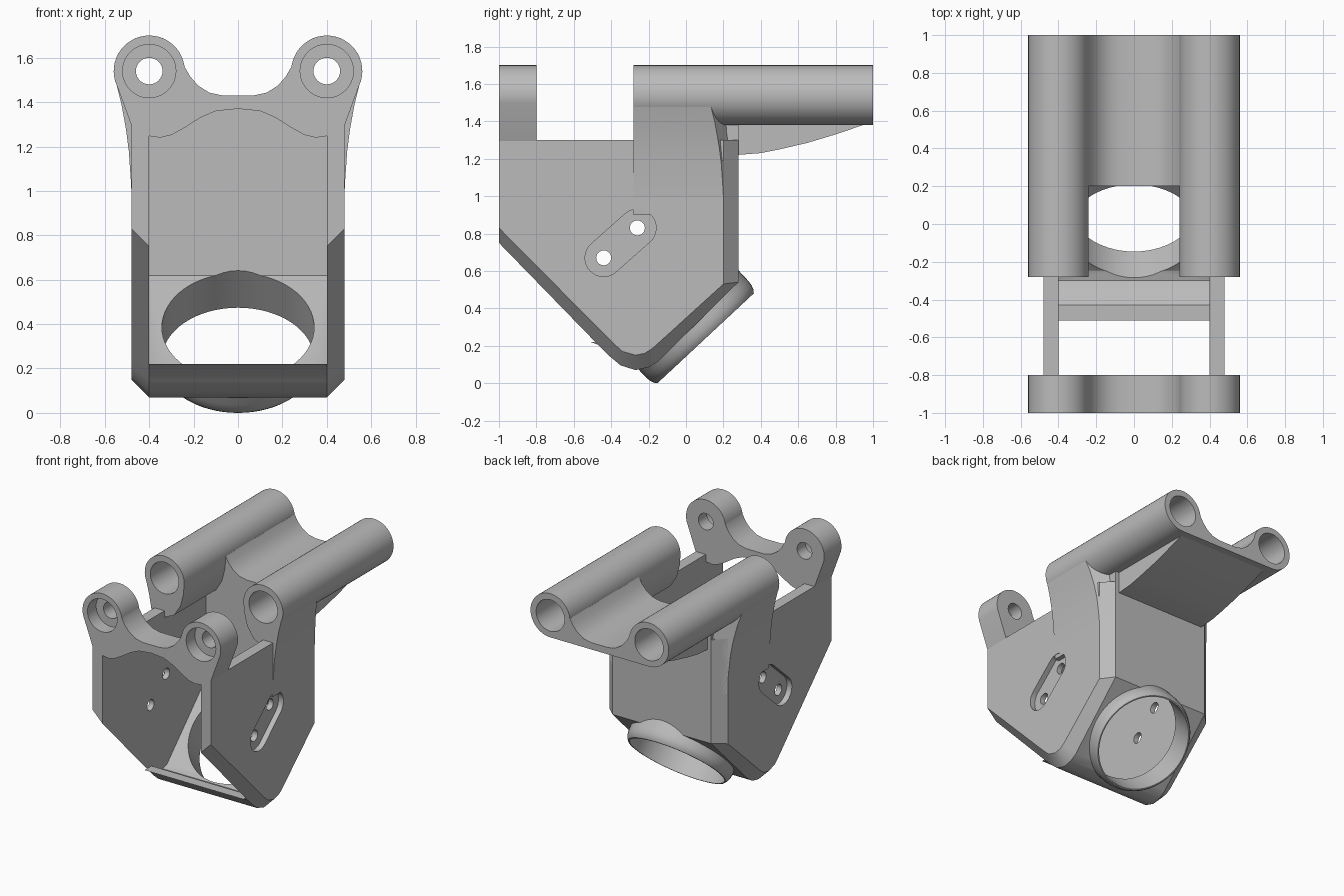
import bpy, bmesh, math
from mathutils import Matrix, Vector

old = bpy.data.objects.get("Cube")
if old:
    bpy.data.objects.remove(old, do_unlink=True)

grey = bpy.data.materials.new("plain_grey")
grey.use_nodes = True
grey.diffuse_color = (0.5, 0.5, 0.5, 1)
grey.node_tree.nodes["Principled BSDF"].inputs["Base Color"].default_value = (0.5, 0.5, 0.5, 1)


def finish(name, bm):
    bmesh.ops.recalc_face_normals(bm, faces=bm.faces)
    mesh = bpy.data.meshes.new(name)
    bm.to_mesh(mesh)
    bm.free()
    obj = bpy.data.objects.new(name, mesh)
    bpy.context.collection.objects.link(obj)
    mesh.materials.append(grey)
    return obj


def loft(name, rings, caps=True, closed=False):
    """Joins equal rings of points; closed also joins last to first."""
    bm = bmesh.new()
    loops = [[bm.verts.new(p) for p in r] for r in rings]
    n = len(loops[0])
    pairs = list(zip(loops, loops[1:]))
    if closed:
        pairs.append((loops[-1], loops[0]))
    for a, b in pairs:
        for i in range(n):
            j = (i + 1) % n
            bm.faces.new((a[i], a[j], b[j], b[i]))
    if caps and not closed:
        bm.faces.new(loops[0])
        bm.faces.new(loops[-1])
    return finish(name, bm)


def along_y(name, outline, y0, y1):
    return loft(name, [[(x, y, z) for x, z in outline] for y in (y0, y1)])


def along_x(name, outline, x0, x1):
    return loft(name, [[(x, y, z) for y, z in outline] for x in (x0, x1)])


def arc(cx, cz, r, a0, a1, n):
    angles = [math.radians(a0 + (a1 - a0) * i / n) for i in range(n + 1)]
    return [(cx + r * math.cos(a), cz + r * math.sin(a)) for a in angles]


def cut(obj, cutter):
    mod = obj.modifiers.new("cut", "BOOLEAN")
    mod.operation = "DIFFERENCE"
    mod.solver = "EXACT"
    mod.object = cutter
    bpy.context.view_layer.objects.active = obj
    bpy.ops.object.modifier_apply(modifier=mod.name)
    bpy.data.objects.remove(cutter, do_unlink=True)


def mirrored(half):
    return half + [(-x, z) for x, z in reversed(half) if x > 0]


TX, TZ, TR = 0.40, 1.54, 0.16

# Side plates, bevelled along the lower and rear edges
edge = [(-1, 1.3), (-1, .75), (-.47, .205), (-.41, .145), (-.35, .095), (-.27, .07),
        (-.2, .085), (-.15, .115), (.28, .54), (.28, 1.3)]
face = [(-1, 1.3), (-1, .83), (-.43, .255), (-.385, .21), (-.34, .17), (-.27, .15),
        (-.22, .16), (-.18, .185), (.2, .53), (.2, 1.3)]
holes = [(-.44, .67), (-.26, .83)]
slope = math.degrees(math.atan2(.16, .18))
slot = arc(*holes[1], .1, slope - 90, slope + 90, 16) + arc(*holes[0], .1, slope + 90, slope + 270, 16)
for side, s in (("left", 1), ("right", -1)):
    plate = loft(side + "_plate", [[(s * x, y, z) for y, z in pts]
                                   for x, pts in ((.4, edge), (.48, face))])
    cut(plate, along_x("slot_cutter", slot, s * .44, s * .6))
    for y, z in holes:
        cut(plate, along_x("hole_cutter", arc(y, z, .04, 0, 345, 23), s * .3, s * .6))

# Floor, front lip and rear wall
floor = along_x("floor_and_rear_wall", [
    (-.51, .22), (-.47, .205), (-.41, .145), (-.35, .095), (-.27, .07), (-.2, .085),
    (-.15, .115), (.28, .54), (.28, 1.4), (.2, 1.4), (.2, .62), (-.25, .165),
    (-.3, .15), (-.36, .17), (-.43, .22)], -.4, .4)

# Round opening in the floor with its collar
tilt = math.radians(43)
centre = Vector((0, .105, .24))
frame = Matrix.Translation(centre) @ Matrix.Rotation(tilt, 4, "X")


def circle(r, h, n=64):
    return [frame @ Vector((x, z, h)) for x, z in arc(0, 0, r, 0, 360 - 360 / n, n - 1)]


cut(floor, loft("opening_cutter", [circle(.343, -.2), circle(.343, .4)]))
loft("collar", [circle(r, h) for r, h in (
    (.343, 0), (.352, 0), (.364, .015), (.373, .04), (.376, .07), (.376, .155), (.343, .155))],
    closed=True)

# Rear tubes with the flared legs that carry them
leg_outline = [(.475, .9), (.483, 1.05), (.492, 1.18), (.505, 1.28), (.525, 1.39), (.545, 1.47),
               (.56, 1.54), (.24, 1.54), (.247, 1.46), (.27, 1.37), (.32, 1.29), (.402, 1.25),
               (.402, .9)]
for side, s in (("left", 1), ("right", -1)):
    leg = loft(side + "_tube_leg", [
        [(s * x, -.28, z) for x, z in leg_outline],
        [(s * x, min(.279, .68 - x), z) for x, z in leg_outline]])
    tube = along_y(side + "_tube", arc(s * TX, TZ, TR, 0, 352.5, 47), -.28, 1)
    for part in (leg, tube):
        cut(part, along_y("bore_cutter", arc(s * TX, TZ, .115, 0, 352.5, 47), -.5, 1.2))

# Dished deck between the tubes
dish = [(0, 1.43), (.07, 1.43), (.13, 1.443), (.18, 1.475), (.215, 1.515), (.241, 1.56)]
deck_half = dish + [(.27, 1.56), (.27, 1.45), (.33, 1.4), (.4, 1.38), (0, 1.38)]
along_y("deck", mirrored(deck_half), .2, 1)

# Curved gusset under the deck
along_x("gusset", [(.27, 1.22), (.4, 1.23), (.5, 1.25), (.65, 1.285), (.8, 1.33), (.95, 1.381),
                   (.27, 1.39)], -.37, .37)

# Front flange with two lugs
flange_half = dish + arc(TX, TZ, TR, 170, -15, 28) + [
    (.48, 1.295), (.44, 1.265), (.4, 1.247), (.35, 1.24), (.3, 1.252), (.24, 1.285),
    (.17, 1.33), (.1, 1.36), (0, 1.37)]
flange = along_y("front_flange", mirrored(flange_half), -1, -.8)
for s in (1, -1):
    cut(flange, along_y("lug_cutter", arc(s * TX, TZ, .12, 0, 352.5, 47), -1.2, -.9))
    cut(flange, along_y("bolt_cutter", arc(s * TX, TZ, .06, 0, 348.75, 31), -1.2, -.5))

# Smooth the round surfaces, keep real edges sharp
bpy.ops.object.select_all(action="DESELECT")
for obj in bpy.context.collection.objects:
    if obj.type == "MESH" and grey.name in obj.data.materials:
        obj.select_set(True)
        bpy.context.view_layer.objects.active = obj
bpy.ops.object.shade_smooth_by_angle(angle=math.radians(30))
